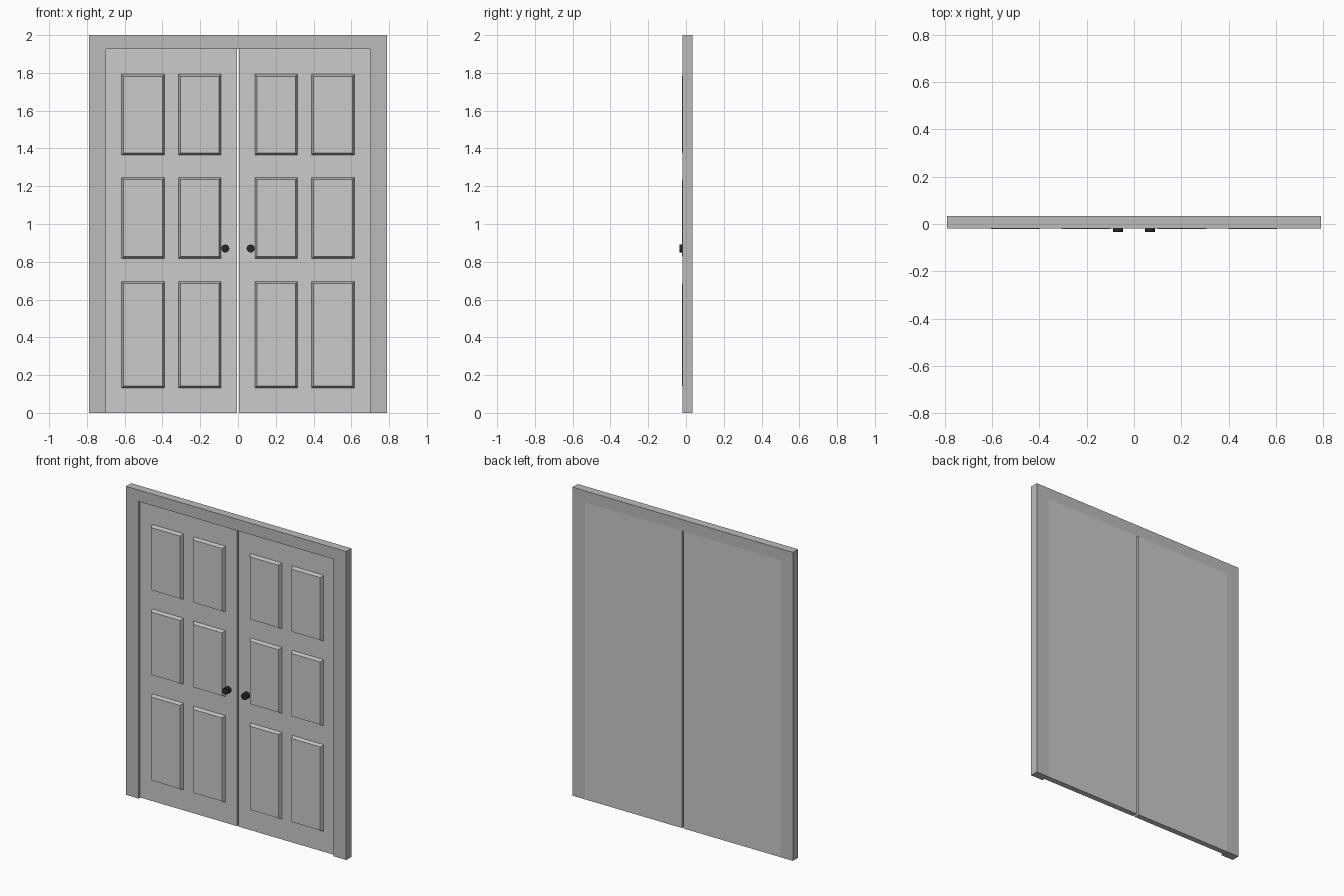
import bpy, bmesh, math
from mathutils import Matrix

if "Cube" in bpy.data.objects:
    bpy.data.objects.remove(bpy.data.objects["Cube"])

BACK, FRAME_Y, DOOR_Y, PANEL_Y, KNOB_Y = 0.034, -0.0195, -0.002, -0.0215, -0.034


def material(name, v):
    m = bpy.data.materials.new(name)
    m.diffuse_color = (v, v, v, 1)
    m.use_nodes = True
    m.node_tree.nodes["Principled BSDF"].inputs["Base Color"].default_value = m.diffuse_color
    return m


trim, paint, black = material("trim", 0.5), material("paint", 0.75), material("black", 0.02)


def finish(name, bm, *mats):
    bmesh.ops.recalc_face_normals(bm, faces=bm.faces)
    me = bpy.data.meshes.new(name)
    bm.to_mesh(me)
    bm.free()
    for m in mats:
        me.materials.append(m)
    ob = bpy.data.objects.new(name, me)
    bpy.context.collection.objects.link(ob)
    return ob


def prism(name, pts, y0, y1, mat):
    """Extrude an x-z outline from y0 to y1."""
    bm = bmesh.new()
    f = bm.faces.new([bm.verts.new((x, y0, z)) for x, z in pts])
    ext = bmesh.ops.extrude_face_region(bm, geom=[f])["geom"]
    bmesh.ops.translate(bm, vec=(0, y1 - y0, 0),
                        verts=[v for v in ext if isinstance(v, bmesh.types.BMVert)])
    return finish(name, bm, mat)


def panel(name, x0, x1, z0, z1):
    """Raised panel with sloping sides; the base is wider than the face."""
    bm = bmesh.new()
    b, cx, cz = 0.011, (x0 + x1) / 2, (z0 + z1) / 2
    rings = []
    for y, g in ((DOOR_Y, b), (PANEL_Y, 0)):
        hx, hz = (x1 - x0) / 2 + g, (z1 - z0) / 2 + g
        rings.append([bm.verts.new((cx + sx * hx, y, cz + sz * hz))
                      for sx, sz in ((-1, -1), (1, -1), (1, 1), (-1, 1))])
    base, face = rings
    bm.faces.new(face)
    for i in range(4):
        j = (i + 1) % 4
        bm.faces.new((base[i], base[j], face[j], face[i])).material_index = 1
    bm.normal_update()
    return finish(name, bm, paint, trim)


# Surround: two jambs and a head in one arch
prism("door_frame", [(-0.79, 0), (-0.70, 0), (-0.70, 1.926), (0.70, 1.926),
                     (0.70, 0), (0.79, 0), (0.79, 2), (-0.79, 2)], FRAME_Y, BACK, trim)

for side, s in (("left", -1), ("right", 1)):
    # Door leaf, with a narrow gap in the middle
    prism(side + "_door", [(s * 0.006, 0), (s * 0.70, 0), (s * 0.70, 1.926), (s * 0.006, 1.926)],
          DOOR_Y, BACK, paint)
    # Raised panels, two columns by three rows
    for c, (a, b) in enumerate(((0.10, 0.305), (0.40, 0.605))):
        for r, (z0, z1) in enumerate(((0.143, 0.684), (0.828, 1.235), (1.377, 1.782))):
            x0, x1 = sorted((s * a, s * b))
            panel(f"{side}_panel_{c}_{r}", x0, x1, z0, z1)
    # Knob
    bm = bmesh.new()
    length = DOOR_Y - KNOB_Y
    bmesh.ops.create_cone(bm, cap_ends=True, segments=24, radius1=0.021, radius2=0.021, depth=length,
                          matrix=Matrix.Translation((s * 0.067, DOOR_Y - length / 2, 0.87))
                          @ Matrix.Rotation(math.pi / 2, 4, 'X'))
    knob = finish(side + "_knob", bm, black)
    bpy.context.view_layer.objects.active = knob
    knob.select_set(True)
    bpy.ops.object.shade_smooth_by_angle(angle=math.radians(40))
    knob.select_set(False)
